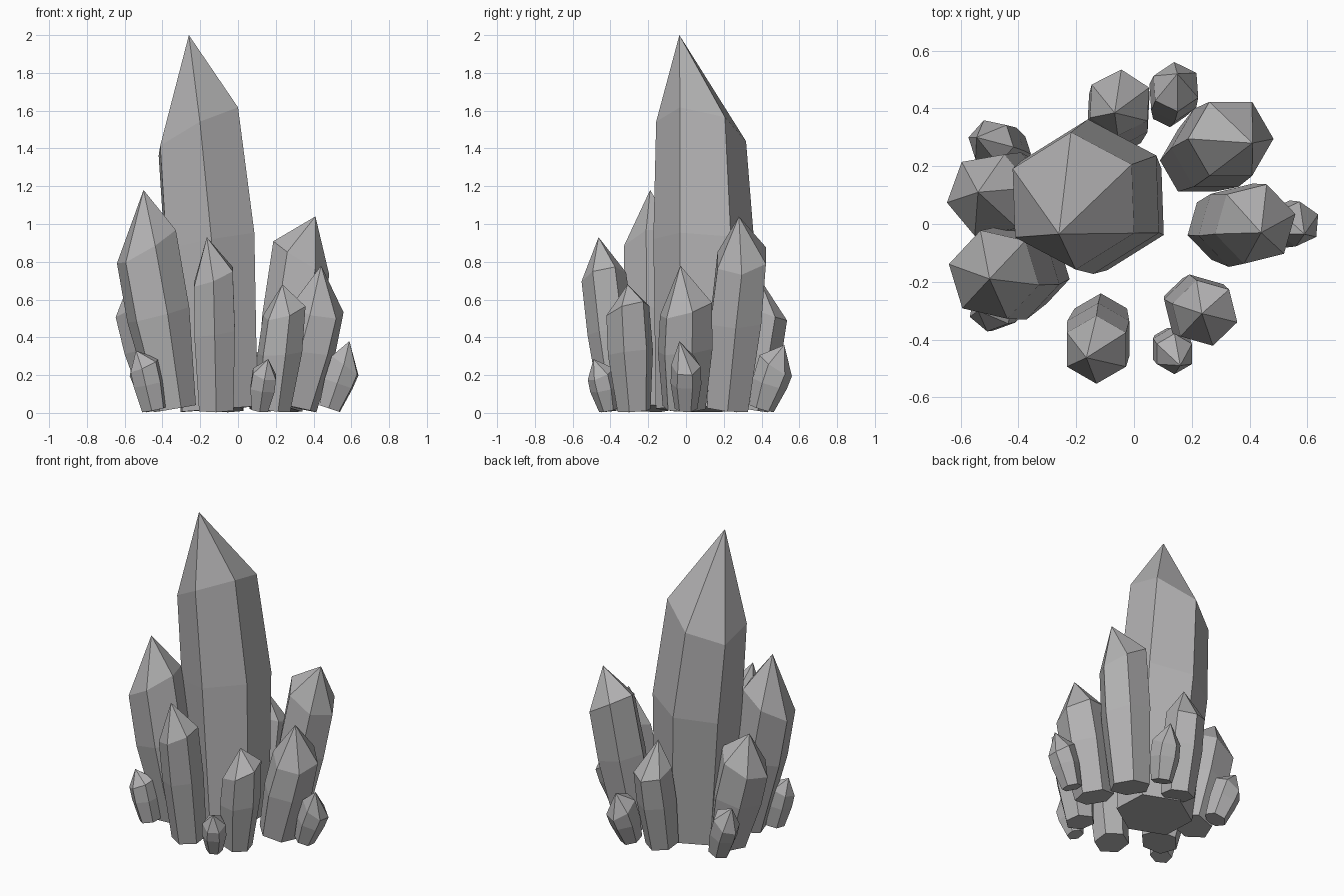
import bpy, bmesh, math
from mathutils import Vector

if "Cube" in bpy.data.objects:
    bpy.data.objects.remove(bpy.data.objects["Cube"])

mat = bpy.data.materials.new("crystal grey")
mat.diffuse_color = (0.45, 0.445, 0.45, 1)
mat.use_nodes = True
mat.node_tree.nodes["Principled BSDF"].inputs["Base Color"].default_value = mat.diffuse_color


def ring(bm, centre, radius, turn, slope):
    """Six vertices around a centre, lying on a plane with the given x/y slope."""
    verts = []
    for i in range(6):
        a = math.radians(turn + 60 * i)
        x, y = radius * math.cos(a), radius * math.sin(a)
        z = centre.z + slope[0] * x + slope[1] * y
        verts.append(bm.verts.new((centre.x + x, centre.y + y, z)))
    return verts


def crystal(name, base, shoulder, tip, turn, slope=None, waist=None):
    """base = x, y, radius; shoulder and waist = x, y, z, radius; tip = x, y, z."""
    r0, r2 = base[2], shoulder[3]
    top = Vector(shoulder[:3])
    lean = (top - Vector((base[0], base[1], 0))) / top.z
    flat = (-lean.x, -lean.y)
    foot = Vector((base[0], base[1], 0.003 + r0 * math.hypot(*flat)))
    slope = slope or (-2.2 * lean.x, -2.2 * lean.y)
    half = [(f + s) / 3 for f, s in zip(flat, slope)]
    waist = waist or (*foot.lerp(top, 0.58), r2 * 1.05)
    bm = bmesh.new()
    rings = [ring(bm, foot, r0, turn, flat),
             ring(bm, Vector(waist[:3]), waist[3], turn, half),
             ring(bm, top, r2, turn, slope)]
    apex = bm.verts.new(tip)
    bm.faces.new(rings[0][::-1])
    for i in range(6):
        j = (i + 1) % 6
        for lo, hi in zip(rings, rings[1:]):
            bm.faces.new((lo[i], lo[j], hi[j], hi[i]))
        bm.faces.new((rings[2][i], rings[2][j], apex))
    mesh = bpy.data.meshes.new(name)
    bm.to_mesh(mesh)
    bm.free()
    mesh.materials.append(mat)
    bpy.context.collection.objects.link(bpy.data.objects.new(name, mesh))


# Main spire
crystal("main_crystal", (-.10, .07, .23), (-.21, .08, 1.49, .238), (-.26, -.035, 2.0), 32,
        (.5, -.2), (-.15, .095, .9, .268))

# Medium crystals leaning outwards around it
crystal("left_front_crystal", (-.335, -.165, .115), (-.485, -.175, .88, .16), (-.50, -.19, 1.18), 47, (.6, .15))
crystal("front_crystal", (-.115, -.345, .105), (-.13, -.435, .72, .118), (-.165, -.463, .93), 30, (.4, .2))
crystal("right_back_crystal", (.215, .22, .125), (.335, .295, .82, .148), (.41, .28, 1.04), 0, (-.6, .1))
crystal("right_crystal", (.30, -.01, .118), (.42, 0, .55, .143), (.44, -.03, .78), 14, (-.2, .3))
crystal("front_right_crystal", (.19, -.275, .09), (.245, -.308, .54, .117), (.235, -.31, .68), 44, (.3, .3))
crystal("left_back_crystal", (-.37, .10, .12), (-.50, .10, .58, .15), (-.54, .11, .78), 10)
crystal("back_crystal", (-.06, .335, .10), (-.05, .42, .53, .115), (-.067, .385, .72), 27)

# Small crystals at the foot
crystal("small_left_front", (-.445, -.28, .066), (-.495, -.295, .25, .078), (-.54, -.30, .33), 20)
crystal("small_left_back", (-.42, .255, .065), (-.495, .283, .25, .08), (-.545, .30, .36), 48)
crystal("small_front", (.115, -.41, .05), (.14, -.45, .205, .07), (.16, -.49, .285), 30)
crystal("small_right", (.485, 0, .06), (.567, 0, .25, .078), (.59, -.035, .38), 25)
crystal("small_back", (.12, .40, .065), (.145, .475, .25, .086), (.15, .52, .36), 34)
